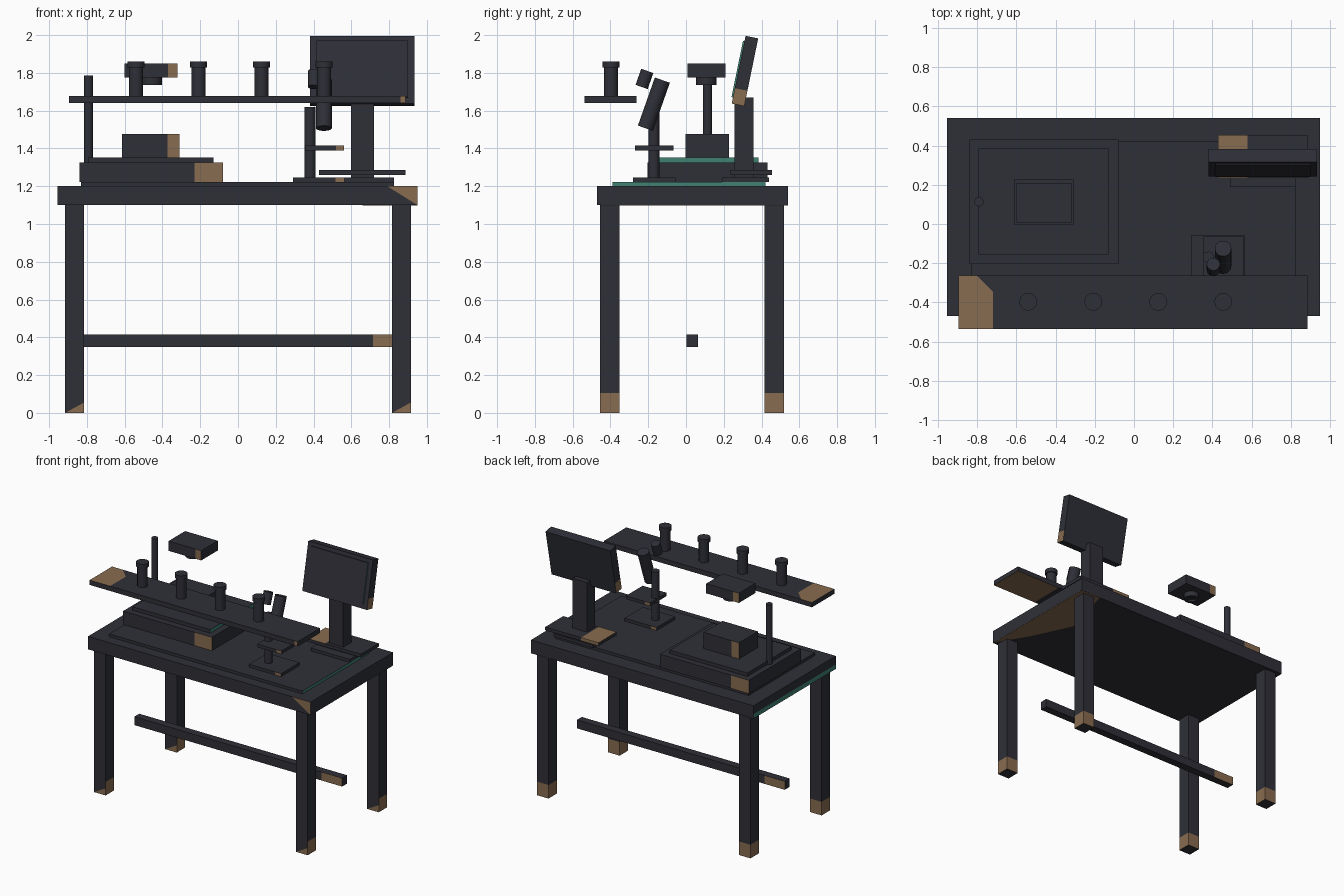
import bpy, bmesh, math
from mathutils import Vector, Matrix

if "Cube" in bpy.data.objects:
    bpy.data.objects.remove(bpy.data.objects["Cube"])


def colour(name, rgb):
    m = bpy.data.materials.new(name)
    m.diffuse_color = (*rgb, 1)
    m.use_nodes = True
    m.node_tree.nodes["Principled BSDF"].inputs["Base Color"].default_value = m.diffuse_color
    return m


MATS = [colour("charcoal", (0.028, 0.029, 0.039)),
        colour("worn brown", (0.25, 0.15, 0.08)),
        colour("teal edge", (0.05, 0.22, 0.165))]
DARK, BROWN, TEAL = 0, 1, 2


def finish(name, bm):
    bmesh.ops.recalc_face_normals(bm, faces=bm.faces)
    me = bpy.data.meshes.new(name)
    bm.to_mesh(me)
    bm.free()
    for m in MATS:
        me.materials.append(m)
    ob = bpy.data.objects.new(name, me)
    bpy.context.collection.objects.link(ob)
    return ob


def box(name, xs, ys, zs, cuts=(), rule=None, matrix=None):
    """Box between limits; cut along planes (point, normal), coloured by rule."""
    bm = bmesh.new()
    bmesh.ops.create_cube(bm, size=1)
    for v in bm.verts:
        v.co = [lo + (hi - lo) * (c + 0.5) for c, (lo, hi) in zip(v.co, (xs, ys, zs))]
    for co, no in cuts:
        bmesh.ops.bisect_plane(bm, geom=bm.verts[:] + bm.edges[:] + bm.faces[:],
                               plane_co=co, plane_no=no)
    bm.normal_update()
    if rule:
        for f in bm.faces:
            f.material_index = rule(f.calc_center_median(), f.normal)
    if matrix:
        bm.transform(matrix)
    return finish(name, bm)


def end_box(name, xs, ys, zs, w):
    """Box whose front and back faces have a brown right-hand end of width w."""
    def rule(c, n):
        front = n.y < -0.5 and c.x > xs[1] - w
        back = n.y > 0.5 and c.x < xs[0] + w
        return BROWN if front or back else DARK
    return box(name, xs, ys, zs,
               [((xs[0] + w, 0, 0), (1, 0, 0)), ((xs[1] - w, 0, 0), (1, 0, 0))], rule)


def teal_side(c, n):
    return TEAL if n.x > 0.5 else DARK


def cylinder(name, rings, origin, tilt=0.0, n=24):
    """Turned part from (radius, height) rings, tilted about x."""
    bm = bmesh.new()
    loops = [[bm.verts.new((r * math.cos(2 * math.pi * i / n),
                            r * math.sin(2 * math.pi * i / n), z)) for i in range(n)]
             for r, z in rings]
    for a, b in zip(loops, loops[1:]):
        for i in range(n):
            j = (i + 1) % n
            bm.faces.new((a[i], a[j], b[j], b[i]))
    bm.faces.new(loops[0][::-1])
    bm.faces.new(loops[-1])
    bm.transform(Matrix.Translation(origin) @ Matrix.Rotation(tilt, 4, 'X'))
    ob = finish(name, bm)
    bpy.ops.object.select_all(action='DESELECT')
    ob.select_set(True)
    bpy.context.view_layer.objects.active = ob
    bpy.ops.object.shade_smooth_by_angle(angle=math.radians(35))
    return ob


# Bench top: worn front corner, teal lower strip on the left edge
def top_rule(c, n):
    if n.y < -0.5 and (c.x - 0.79) * 0.1 + (c.z - 1.2) * 0.16 > 0:
        return BROWN
    return TEAL if n.x < -0.5 and c.z < 1.135 else DARK


box("bench_top", (-0.955, 0.95), (-0.47, 0.54), (1.1, 1.2),
    [((0.79, 0, 1.2), (0.1, 0, 0.16)), ((0, 0, 1.135), (0, 0, 1))], top_rule)

# Worn patch beneath the bench top
bm = bmesh.new()
outline = [(0.949, -0.45), (0.949, 0.539), (0.78, 0.539), (0.66, 0.1), (0.8, -0.2)]
face = bm.faces.new([bm.verts.new((x, y, 1.097)) for x, y in outline])
ext = bmesh.ops.extrude_face_region(bm, geom=[face])
bmesh.ops.translate(bm, vec=(0, 0, 0.003),
                    verts=[g for g in ext["geom"] if isinstance(g, bmesh.types.BMVert)])
for f in bm.faces:
    f.material_index = BROWN
finish("underside_patch", bm)

# Legs with worn feet (diagonal wear on the front)
for side, x0 in (("left", -0.915), ("right", 0.815)):
    for end, y0 in (("front", -0.455), ("back", 0.415)):
        def leg_rule(c, n, x0=x0):
            if abs(n.z) > 0.5:
                return DARK
            if n.y < -0.5:
                return BROWN if c.z < (c.x - x0) * 0.55 else DARK
            return BROWN if c.z < 0.105 else DARK
        box(f"{end}_{side}_leg", (x0, x0 + 0.1), (y0, y0 + 0.103), (0, 1.1),
            [((0, 0, 0.105), (0, 0, 1)), ((x0, 0, 0), (-0.55, 0, 1))], leg_rule)
end_box("stretcher", (-0.89, 0.89), (0.003, 0.063), (0.35, 0.415), 0.175)

# Work mat
box("work_mat", (-0.83, 0.825), (-0.39, 0.42), (1.2, 1.222), rule=teal_side)


# Front shelf with worn left end, and brown underside on the right
def shelf_rule(c, n):
    if n.z > 0.5:
        return BROWN if c.x < -0.72 and (c.x + 0.72) + (c.y + 0.345) < 0 else DARK
    if n.z < -0.5:
        return BROWN if c.x > 0.5 else DARK
    return BROWN if n.y < -0.5 and c.x > 0.86 else DARK


box("front_shelf", (-0.895, 0.887), (-0.537, -0.262), (1.64, 1.677),
    [((-0.72, 0, 0), (1, 0, 0)), ((-0.72, -0.345, 0), (1, 1, 0)),
     ((0.5, 0, 0), (1, 0, 0)), ((0.86, 0, 0), (1, 0, 0))], shelf_rule)
for i in range(4):
    cylinder(f"bottle_{i + 1}", [(0.037, 0), (0.037, 0.152), (0.045, 0.152), (0.045, 0.184)],
             (-0.54 + 0.332 * i, -0.397, 1.677))

# Press unit: base, platen, block, post and overhead camera
end_box("press_base", (-0.84, -0.08), (-0.205, 0.432), (1.222, 1.325), 0.15)
box("platen", (-0.795, -0.13), (-0.155, 0.385), (1.325, 1.352), rule=teal_side)
end_box("press_block", (-0.613, -0.31), (-0.003, 0.228), (1.352, 1.477), 0.062)
cylinder("press_post", [(0.024, 0), (0.024, 0.46)], (-0.792, 0.114, 1.325))
end_box("camera_head", (-0.6, -0.32), (0.007, 0.21), (1.775, 1.85), 0.05)
cylinder("camera_lens", [(0.032, 0.015), (0.032, 0), (0.055, 0), (0.055, 0.04)],
         (-0.458, 0.107, 1.735))

# Microscope
end_box("scope_base", (0.29, 0.565), (-0.28, -0.055), (1.222, 1.245), 0.05)
end_box("scope_stage", (0.355, 0.56), (-0.27, -0.065), (1.39, 1.415), 0.04)
cylinder("scope_column", [(0.029, 0), (0.029, 0.375)], (0.38, -0.17, 1.245))
tilt = -math.atan2(0.09, 0.255)
cylinder("scope_tube", [(0.042, 0), (0.042, 0.27)], (0.455, -0.215, 1.507), tilt)
cylinder("scope_eyepiece", [(0.034, -0.045), (0.034, 0.045)], (0.405, -0.22, 1.768), tilt)

# Monitor stand
box("monitor_foot", (0.49, 0.825), (0.19, 0.44), (1.222, 1.245))


def foot_rule(c, n):
    worn = c.x < 0.58 and c.y > 0.25
    return BROWN if worn and (n.z > 0.5 or n.y > 0.5) else DARK


box("monitor_plate", (0.43, 0.887), (0.235, 0.455), (1.26, 1.285),
    [((0.58, 0, 0), (1, 0, 0))], foot_rule)
box("monitor_column", (0.597, 0.72), (0.258, 0.358), (1.222, 1.67))

# Tilted monitor with thin screen plate
lean = Matrix.Translation((0.658, 0.312, 1.81)) @ Matrix.Rotation(-math.radians(11.6), 4, 'X')
box("monitor_case", (-0.277, 0.277), (-0.034, 0.034), (-0.183, 0.183),
    [((0, 0, -0.1), (0, 0, 1))],
    lambda c, n: BROWN if abs(n.x) > 0.5 and c.z < -0.1 else DARK, lean)
box("monitor_screen", (-0.243, 0.243), (-0.042, -0.034), (-0.15, 0.155),
    rule=teal_side, matrix=lean)
